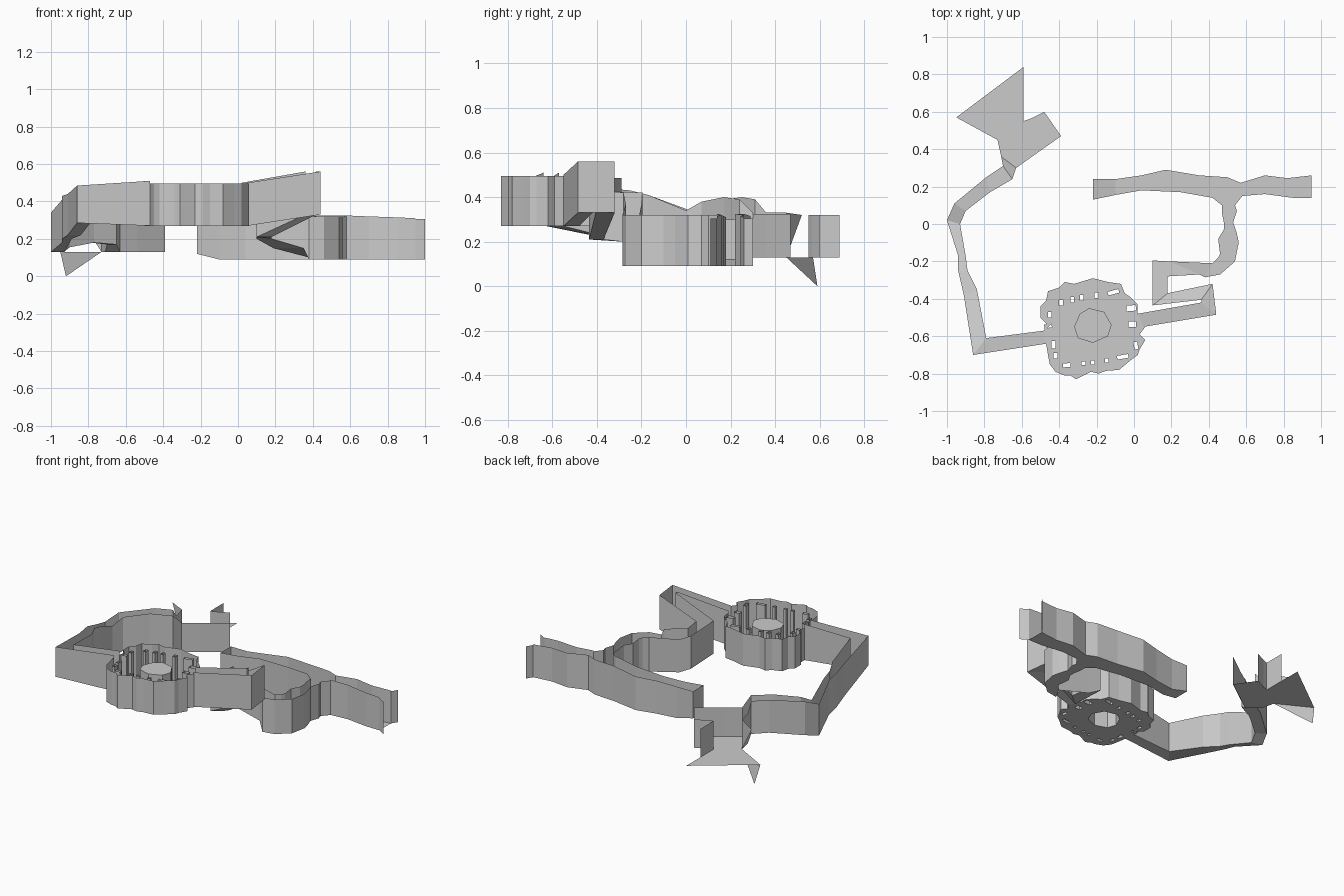
import bpy, bmesh, math


def finish(name, bm):
    bmesh.ops.remove_doubles(bm, verts=bm.verts, dist=0.0005)
    me = bpy.data.meshes.new(name)
    bm.to_mesh(me)
    bm.free()
    ob = bpy.data.objects.new(name, me)
    bpy.context.collection.objects.link(ob)
    return ob


def face(bm, pts):
    return bm.faces.new([bm.verts.new(p) for p in pts])


def passage(name, rows, end_walls=(), wall_l=True, wall_r=True):
    """Open-topped passage: rows of (left x, y, right x, y, floor z, wall top z)."""
    bm = bmesh.new()
    for a, b in zip(rows, rows[1:]):
        la, ra, lb, rb = a[0:2], a[2:4], b[0:2], b[2:4]
        face(bm, [(*la, a[4]), (*ra, a[4]), (*rb, b[4]), (*lb, b[4])])
        for p, q, on in ((la, lb, wall_l), (ra, rb, wall_r)):
            if on:
                face(bm, [(*p, a[4]), (*q, b[4]), (*q, b[5]), (*p, a[5])])
    for i in end_walls:
        r = rows[i]
        face(bm, [(*r[0:2], r[4]), (*r[2:4], r[4]), (*r[2:4], r[5]), (*r[0:2], r[5])])
    return finish(name, bm)


def walls(name, path, z0, z1, closed=False):
    bm = bmesh.new()
    pairs = list(zip(path, path[1:])) + ([(path[-1], path[0])] if closed else [])
    for p, q in pairs:
        face(bm, [(*p, z0), (*q, z0), (*q, z1), (*p, z1)])
    return finish(name, bm)


def floor(name, loops, z):
    """Flat floor; every loop after the first is a hole."""
    bm = bmesh.new()
    for loop in loops:
        vs = [bm.verts.new((*p, z)) for p in loop]
        for i, v in enumerate(vs):
            bm.edges.new((v, vs[(i + 1) % len(vs)]))
    bmesh.ops.triangle_fill(bm, edges=bm.edges[:], use_beauty=True, normal=(0, 0, 1))
    return finish(name, bm)


# Round chamber with rough rock outline and two doorways
east_to_west = [(.06, -.55), (.03, -.59), (.06, -.62), (.03, -.67), (.02, -.70), (-.02, -.73),
                (-.08, -.78), (-.15, -.785), (-.19, -.80), (-.23, -.79), (-.31, -.83),
                (-.34, -.81), (-.37, -.81), (-.42, -.79), (-.45, -.75), (-.46, -.70), (-.47, -.64)]
west_to_east = [(-.48, -.57), (-.47, -.53), (-.50, -.50), (-.50, -.44), (-.47, -.41), (-.46, -.36),
                (-.40, -.34), (-.37, -.31), (-.32, -.32), (-.22, -.29), (-.14, -.31), (-.07, -.32),
                (-.05, -.37), (-.02, -.39), (.02, -.43), (.02, -.48)]
core = [(-.32, -.55), (-.29, -.48), (-.24, -.45), (-.16, -.47),
        (-.12, -.54), (-.14, -.60), (-.22, -.635), (-.30, -.61)]
# Pillars: x, y, width, depth, turn in degrees
pillars = [(-.39, -.42, .02, .03, 0), (-.33, -.405, .02, .03, 0), (-.28, -.395, .02, .03, 0),
           (-.20, -.38, .02, .03, 0), (-.11, -.365, .06, .02, 15), (-.015, -.45, .05, .03, 5),
           (-.01, -.535, .04, .03, 0), (.01, -.65, .02, .04, 10),
           (-.36, -.755, .04, .02, 5), (-.27, -.745, .02, .02, 0), (-.22, -.74, .02, .02, 0),
           (-.145, -.73, .02, .02, 0), (-.06, -.71, .06, .02, 10), (-.45, -.485, .02, .03, 0),
           (-.46, -.545, .04, .02, 5), (-.43, -.645, .02, .04, 0), (-.42, -.705, .02, .03, 0)]
prisms = []
for x, y, w, d, a in pillars:
    c, s = math.cos(math.radians(a)), math.sin(math.radians(a))
    prisms.append([(x + c * u * w / 2 - s * v * d / 2, y + s * u * w / 2 + c * v * d / 2)
                   for u, v in ((-1, -1), (1, -1), (1, 1), (-1, 1))])
floor("chamber_floor", [east_to_west + west_to_east, core] + prisms, .27)
walls("chamber_south_wall", east_to_west, .27, .495)
walls("chamber_north_wall", west_to_east, .27, .485)
walls("central_column", core, .27, .45, True)
floor("central_column_top", [core], .45)
for i, p in enumerate(prisms):
    walls(f"pillar_{i + 1}", p, .27, .48, True)

# East switchback: climbs from the chamber, turns back and drops to the cave level
passage("switchback_passage", [
    (.02, -.48, .05, -.55, .27, .50),
    (.36, -.42, .44, -.485, .33, .56),
    (.36, -.405, .42, -.32, .33, .56),
    (.10, -.435, .18, -.37, .21, .43),
    (.10, -.195, .18, -.28, .20, .42),
    (.19, -.20, .35, -.27, .15, .37),
    (.42, -.21, .38, -.285, .09, .32)])

# Winding cave passage going north
passage("winding_passage", [
    (.42, -.21, .38, -.285, .09, .32),
    (.45, -.18, .46, -.27, .09, .32),
    (.46, -.16, .54, -.20, .09, .32),
    (.45, -.08, .56, -.10, .09, .32),
    (.48, -.03, .55, -.05, .09, .32),
    (.48, .01, .53, .01, .09, .32),
    (.47, .06, .55, .07, .09, .32),
    (.47, .10, .54, .10, .09, .32),
    (.42, .14, .58, .15, .09, .32)])

# Long hall: floor and north wall continuous, south wall broken at the junction
hall_west = [(-.22, .24, -.22, .13, .12, .30), (-.10, .24, -.10, .155, .09, .30),
             (.04, .26, .04, .18, .09, .31), (.17, .29, .25, .17, .09, .315),
             (.35, .26, .42, .14, .09, .325)]
hall_east = [(.57, .22, .58, .15, .09, .325), (.70, .26, .70, .16, .09, .32),
             (.82, .245, .85, .14, .09, .315), (.95, .26, .95, .14, .09, .31)]
passage("hall_west", hall_west, end_walls=[0])
passage("hall_junction", [hall_west[-1], (.50, .25, .50, .145, .09, .325), hall_east[0]], wall_r=False)
passage("hall_east", hall_east)
walls("hall_end_flare_north", [(.95, .26), (.975, .30)], .09, .305)
walls("hall_end_flare_south", [(.95, .14), (1.0, .11)], .09, .305)

# West passage: leaves the chamber, bends north and dips
passage("west_passage", [
    (-.47, -.64, -.48, -.57, .27, .51),
    (-.86, -.70, -.79, -.61, .285, .485),
    (-.91, -.38, -.84, -.35, .22, .44),
    (-.94, -.25, -.89, -.25, .20, .43),
    (-.94, -.17, -.90, -.17, .18, .41),
    (-1.0, .02, -.93, 0, .13, .34),
    (-.96, .11, -.90, .07, .155, .38),
    (-.79, .25, -.77, .17, .18, .40),
    (-.70, .31, -.65, .24, .17, .39),
    (-.71, .36, -.63, .30, .13, .33)])

# North-west mouth with two openings
mouth = [(-.63, .30), (-.39, .47), (-.48, .60), (-.55, .565), (-.59, .55),
         (-.59, .84), (-.95, .57), (-.73, .45), (-.71, .36)]
floor("mouth_floor", [mouth], .13)
walls("mouth_south_wall", [(-.63, .30), (-.54, .36), (-.39, .47)], .13, .325)
walls("mouth_corner_wall", [(-.48, .60), (-.55, .565), (-.59, .55), (-.59, .69)], .13, .32)
walls("mouth_west_wall", [(-.71, .36), (-.73, .45)], .13, .33)
bm = bmesh.new()
face(bm, [(-.73, .45, .13), (-.85, .52, .32), (-.73, .45, .33)])
face(bm, [(-.73, .45, .13), (-.95, .57, .13), (-.92, .59, 0)])
finish("mouth_torn_edge", bm)
